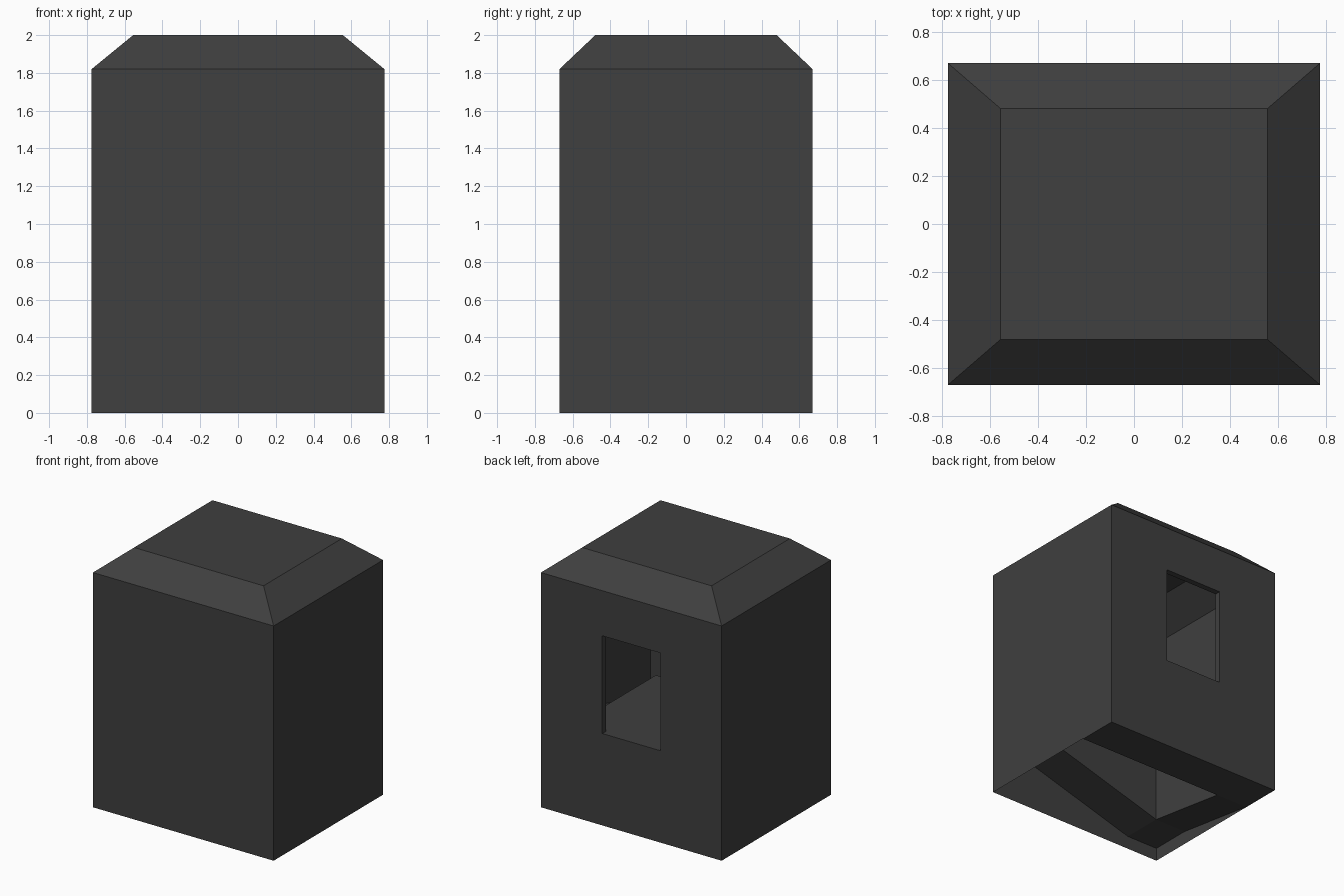
import bpy

if "Cube" in bpy.data.objects:
    bpy.data.objects.remove(bpy.data.objects["Cube"])

X, Y = 0.775, 0.67          # outer half sizes
CX, CY = 0.5, 0.345         # inner core half sizes
FLOOR, EAVE, TOP = 0.71, 1.82, 2.0

mat = bpy.data.materials.new("charcoal grey")
mat.diffuse_color = (0.05, 0.05, 0.05, 1)
mat.use_nodes = True
mat.node_tree.nodes["Principled BSDF"].inputs["Base Color"].default_value = mat.diffuse_color


def add(name, verts, faces):
    me = bpy.data.meshes.new(name)
    me.from_pydata(verts, [], faces)
    me.materials.append(mat)
    ob = bpy.data.objects.new(name, me)
    bpy.context.collection.objects.link(ob)
    return ob


def ring(x, y, z):
    return [(-x, -y, z), (x, -y, z), (x, y, z), (-x, y, z)]


SIDES = [(i, (i + 1) % 4, (i + 1) % 4 + 4, i + 4) for i in range(4)]
FRONT, RIGHT, BACK, LEFT = SIDES


def slab(name, x0, x1, y0, y1, heights, t=0.05):
    """Slab whose top corners have the given heights (counter-clockwise)."""
    xy = [(x0, y0), (x1, y0), (x1, y1), (x0, y1)]
    v = [(x, y, h - t) for (x, y), h in zip(xy, heights)]
    v += [(x, y, h) for (x, y), h in zip(xy, heights)]
    return add(name, v, SIDES + [(3, 2, 1, 0), (4, 5, 6, 7)])


# lower storey walls, open below
add("lower_walls", ring(X, Y, 0) + ring(X, Y, FLOOR), SIDES)

# upper storey walls
add("upper_walls", ring(X, Y, FLOOR) + ring(X, Y, EAVE), [FRONT, RIGHT, LEFT])

# back wall with doorway and its reveal
W, H, D = 0.25, 1.47, 0.045
profile = [(X, FLOOR), (X, EAVE), (-X, EAVE), (-X, FLOOR),
           (-W, FLOOR), (-W, H), (W, H), (W, FLOOR)]
v = [(x, Y, z) for x, z in profile] + [(x, Y - D, z) for x, z in profile[4:]]
add("back_wall_with_doorway", v,
    [(0, 7, 6, 1), (1, 6, 5, 2), (2, 5, 4, 3),
     (4, 5, 9, 8), (5, 6, 10, 9), (6, 7, 11, 10)])

# chamfered roof
add("roof", ring(X, Y, EAVE) + ring(0.555, 0.48, TOP), SIDES + [(4, 5, 6, 7)])

# upper floor, leaving the stairwell open at front and right
slab("upper_floor", -X + 0.004, CX, -CY, Y - 0.004, [FLOOR] * 4, 0.03)

# ramp climbing around the core
E = 0.004
xo, yo = X - E, Y - E
A, B, C, F = 0.05, 0.15, 0.44, 0.64    # landing heights
slab("back_ground_strip", -xo, xo, CY, yo, [A] * 4)
slab("left_ramp", -xo, -CX, -CY, CY, [B, B, A, A])
slab("front_left_landing", -xo, -CX, -yo, -CY, [B] * 4)
slab("front_ramp", -CX, CX, -yo, -CY, [B, C, C, B])
slab("front_right_landing", CX, xo, -yo, -CY, [C] * 4)
slab("right_ramp", CX, xo, -CY, CY, [C, C, F, F])
slab("back_right_landing", CX, xo, CY, yo, [F] * 4)
slab("top_step", CX - 0.2, CX, CY, yo, [F + 0.035] * 4)

# hollow core whose walls start at the ramp
low = [(-CX, -CY, B - 0.05), (CX, -CY, C - 0.05), (CX, CY, F - 0.05), (-CX, CY, 0.0)]
core = add("core_walls", low + ring(CX, CY, FLOOR - 0.01), [FRONT, RIGHT, LEFT])
add("core_back_wall", [(-CX, CY, 0), (CX, CY, 0), (CX, CY, FLOOR - 0.01),
                       (-CX, CY, FLOOR - 0.01)], [(0, 1, 2, 3)])
